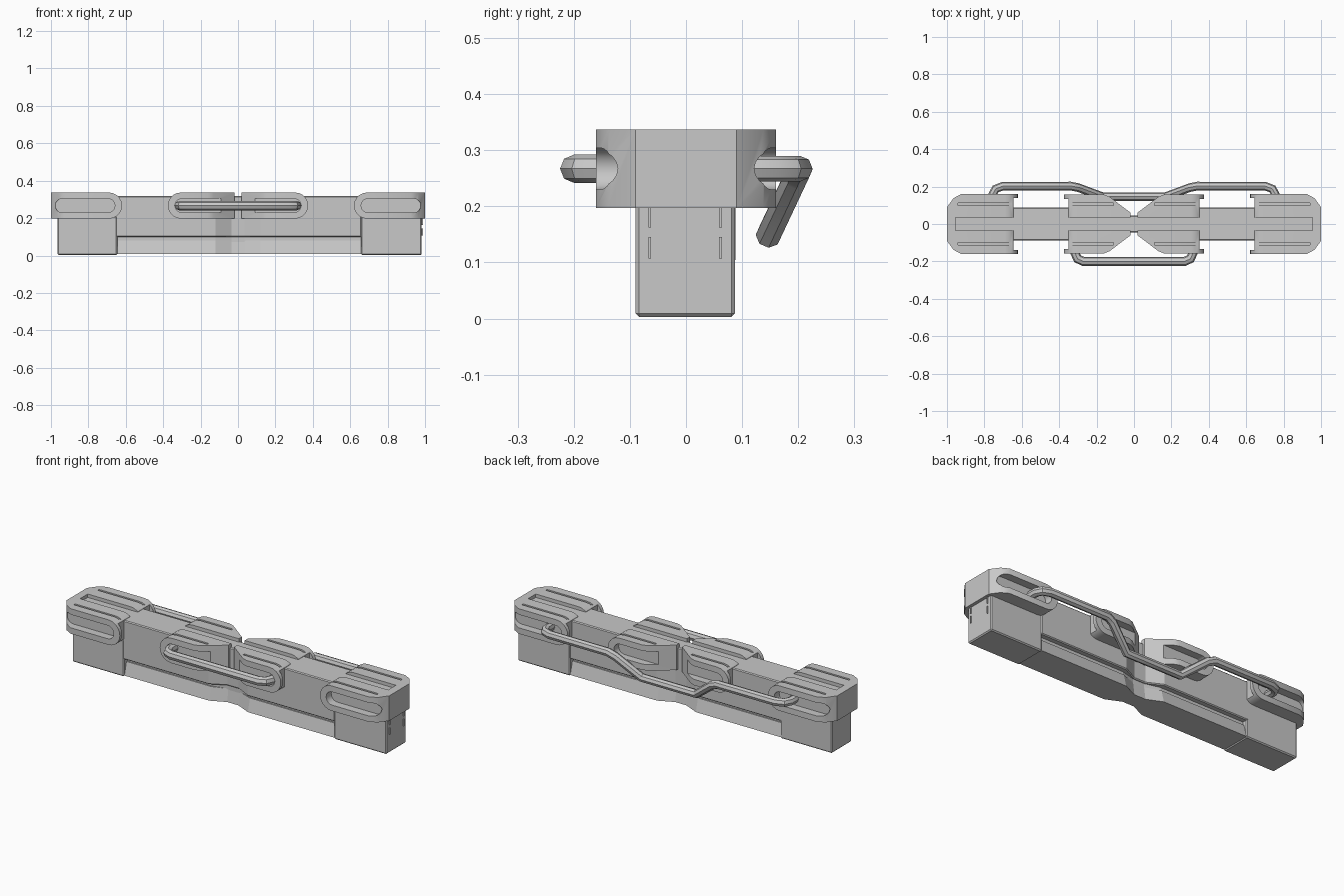
import bpy, bmesh, math
from mathutils import Vector

cube = bpy.data.objects.get("Cube")
if cube:
    bpy.data.objects.remove(cube, do_unlink=True)

GREY = (0.58, 0.58, 0.58, 1)
grey = bpy.data.materials.new("plain grey")
grey.use_nodes = True
grey.diffuse_color = GREY
grey.node_tree.nodes["Principled BSDF"].inputs["Base Color"].default_value = GREY


def activate(ob):
    bpy.ops.object.select_all(action='DESELECT')
    ob.select_set(True)
    bpy.context.view_layer.objects.active = ob


def prism(name, pts, axis, lo, hi):
    """Extrude a 2D outline along an axis."""
    place = {'x': lambda a, b, t: (t, a, b),
             'y': lambda a, b, t: (a, t, b),
             'z': lambda a, b, t: (a, b, t)}[axis]
    bm = bmesh.new()
    base = [bm.verts.new(place(a, b, lo)) for a, b in pts]
    face = bm.faces.new(base)
    ext = bmesh.ops.extrude_face_region(bm, geom=[face])
    moved = [v for v in ext["geom"] if isinstance(v, bmesh.types.BMVert)]
    bmesh.ops.translate(bm, verts=moved, vec=Vector(place(0, 0, hi - lo)))
    bmesh.ops.recalc_face_normals(bm, faces=bm.faces)
    me = bpy.data.meshes.new(name)
    bm.to_mesh(me)
    bm.free()
    ob = bpy.data.objects.new(name, me)
    me.materials.append(grey)
    bpy.context.collection.objects.link(ob)
    return ob


def box(name, x0, x1, y0, y1, z0, z1):
    return prism(name, [(x0, y0), (x1, y0), (x1, y1), (x0, y1)], 'z', z0, z1)


def boolean(ob, cutter, op='DIFFERENCE'):
    mod = ob.modifiers.new("cut", 'BOOLEAN')
    mod.operation, mod.object, mod.solver = op, cutter, 'EXACT'
    activate(ob)
    bpy.ops.object.modifier_apply(modifier=mod.name)
    bpy.data.objects.remove(cutter, do_unlink=True)


def bevel(ob, width):
    mod = ob.modifiers.new("edge", 'BEVEL')
    mod.width, mod.segments = width, 1
    activate(ob)
    bpy.ops.object.modifier_apply(modifier=mod.name)


def smooth(ob):
    activate(ob)
    bpy.ops.object.shade_smooth_by_angle(angle=math.radians(30))


def arc(cx, cz, r, start, end, n=10):
    steps = [math.radians(start + (end - start) * i / n) for i in range(n + 1)]
    return [(cx + r * math.cos(a), cz + r * math.sin(a)) for a in steps]


def mirror_y(half):
    return half + [(x, -y) for x, y in reversed(half)]


def flip(pts, s):
    return [(x * s, z) for x, z in pts]


MID = 0.267


def bracket(name, s, plan, side, slot, channel):
    """Slotted bracket: plan outline trimmed by its side outline."""
    ob = prism(name, flip(mirror_y(plan), s), 'z', 0.1, 0.5)
    boolean(ob, prism("side_trim", flip(side, s), 'y', -0.4, 0.4), 'INTERSECT')
    for t in (-1, 1):
        lo, hi = sorted((0.115 * t, 0.4 * t))
        boolean(ob, prism("slot_cutter", flip(slot, s), 'y', lo, hi))
        lo, hi = sorted((0.1 * t, 0.112 * t))
        a, b = sorted((s * channel[0], s * channel[2]))
        boolean(ob, box("groove_cutter", a, b, lo, hi, 0.325, 0.45))
    a, b = sorted((s * channel[0], s * channel[1]))
    boolean(ob, box("channel_cutter", a, b, -0.034, 0.034, 0.318, 0.45))
    smooth(ob)


# Beam and lower rail, both pinched at the middle
def waisted(name, w, waist, z0, z1):
    half = [(-0.66, w), (-0.12, w), (-0.035, waist),
            (0.035, waist), (0.12, w), (0.66, w)]
    return prism(name, mirror_y(half), 'z', z0, z1)


beam = waisted("main_beam", 0.088, 0.045, 0.1, 0.318)
bevel(beam, 0.005)
waisted("beam_underside_web", 0.058, 0.036, 0.06, 0.11)
rail = waisted("lower_rail", 0.084, 0.045, 0.008, 0.08)
for v in rail.data.vertices:
    if v.co.z > 0.05:
        v.co.y *= 0.78

# End blocks
for name, x0, x1 in (("right_end_block", -0.965, -0.645),
                     ("left_end_block", 0.658, 0.982)):
    bevel(box(name, x0, x1, -0.09, 0.087, 0.003, 0.21), 0.006)
for i, y in enumerate((-0.067, 0.059)):
    for j, z in enumerate((0.107, 0.162)):
        box(f"end_strip_{i}_{j}", 0.98, 0.988, y, y + 0.005, z, z + 0.038)

# End caps and centre clamps
cap_plan = [(0.645, 0.14), (0.62, 0.14), (0.62, 0.16),
            (0.925, 0.16), (0.965, 0.138), (1.0, 0.09)]
cap_plan = [(0.645, 0.0)] + cap_plan + [(1.0, 0.0)]
cap_side = [(1.1, MID + 0.07)] + arc(0.69, MID, 0.07, 90, 270) + [(1.1, MID - 0.07)]
cap_slot = arc(0.695, MID, 0.037, 90, 270) + arc(0.94, MID, 0.037, -90, 90)

clamp_plan = [(0.018, 0.0), (0.018, 0.06), (0.13, 0.145), (0.16, 0.157),
              (0.375, 0.157), (0.375, 0.135), (0.35, 0.135), (0.35, 0.0)]
clamp_side = [(-0.1, MID - 0.07)] + arc(0.305, MID, 0.07, -90, 90) + [(-0.1, MID + 0.07)]
clamp_slot = arc(0.08, MID, 0.037, 90, 270) + arc(0.3, MID, 0.037, -90, 90)


def no_doubles(half):
    """Drop points on the centre line so mirroring stays clean."""
    return [p for p in half if p[1] > 0]


cap_outline = [(0.645, 0.05)] + no_doubles(cap_plan)
clamp_outline = no_doubles(clamp_plan) + [(0.35, 0.05)]
for s, which in ((-1, "right"), (1, "left")):
    bracket(which + "_end_cap", s, cap_outline, cap_side, cap_slot,
            (0.5, 0.955, 0.94))
    bracket(which + "_centre_clamp", s, clamp_outline, clamp_side, clamp_slot,
            (0.5, -0.1, 0.11))


# Tubular handles
def tube(name, half, radius):
    pts = [(-x, y, z) for x, y, z in half] + [p for p in reversed(half)]
    cu = bpy.data.curves.new(name, 'CURVE')
    cu.dimensions = '3D'
    cu.bevel_depth, cu.bevel_resolution, cu.use_fill_caps = radius, 2, True
    sp = cu.splines.new('POLY')
    sp.points.add(len(pts) - 1)
    for p, co in zip(sp.points, pts):
        p.co = (*co, 1)
    ob = bpy.data.objects.new(name, cu)
    cu.materials.append(grey)
    bpy.context.collection.objects.link(ob)
    activate(ob)
    bpy.ops.object.convert(target='MESH')
    smooth(bpy.context.object)


tube("front_handle", [(0.315, -0.1, MID), (0.315, -0.155, MID),
                      (0.302, -0.186, MID), (0.27, -0.2, MID)], 0.025)
tube("back_handle", [(0.755, 0.1, MID), (0.755, 0.16, MID), (0.74, 0.188, MID),
                     (0.7, 0.203, MID), (0.34, 0.203, MID), (0.3, 0.195, 0.25),
                     (0.17, 0.147, 0.148)], 0.023)
